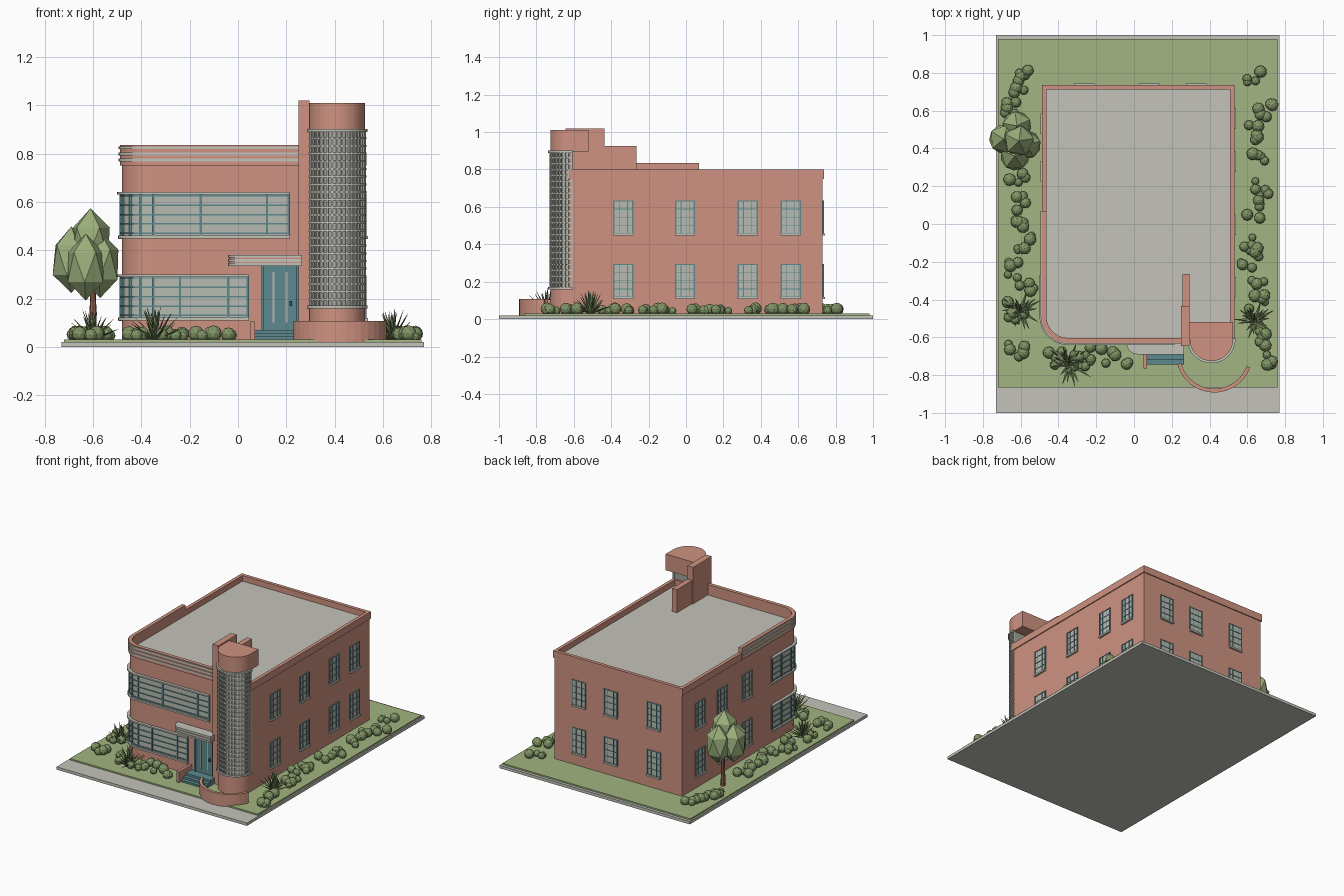
import bpy
import bmesh
import random
from math import cos, sin, pi, radians
from mathutils import Matrix, Vector

random.seed(4)
default_cube = bpy.data.objects.get("Cube")
if default_cube:
    bpy.data.objects.remove(default_cube, do_unlink=True)


def material(name, red, green, blue):
    mat = bpy.data.materials.new(name)
    mat.use_nodes = True
    colour = (red, green, blue, 1)
    mat.diffuse_color = colour
    shader = next(n for n in mat.node_tree.nodes if n.type == "BSDF_PRINCIPLED")
    shader.inputs["Base Color"].default_value = colour
    shader.inputs["Roughness"].default_value = 0.8
    return mat


stucco = material("salmon stucco", 0.62, 0.29, 0.22)
concrete = material("pale concrete", 0.55, 0.55, 0.49)
glass = material("window glass", 0.47, 0.50, 0.44)
block_glass = material("glass block", 0.36, 0.37, 0.33)
teal = material("teal paint", 0.11, 0.25, 0.27)
lawn_green = material("lawn green", 0.36, 0.46, 0.22)
shrub_green = material("shrub green", 0.22, 0.30, 0.13)
tree_green = material("tree green", 0.33, 0.43, 0.20)
bark = material("bark brown", 0.30, 0.13, 0.09)
dark = material("dark metal", 0.05, 0.06, 0.06)


def finish(name, bm, mat):
    bmesh.ops.recalc_face_normals(bm, faces=bm.faces)
    mesh = bpy.data.meshes.new(name)
    bm.to_mesh(mesh)
    bm.free()
    mesh.materials.append(mat)
    obj = bpy.data.objects.new(name, mesh)
    bpy.context.collection.objects.link(obj)
    return obj


def boxes(name, limits, mat):
    """One object from several (x0, x1, y0, y1, z0, z1) boxes."""
    bm = bmesh.new()
    for x0, x1, y0, y1, z0, z1 in limits:
        place = Matrix.Translation(((x0 + x1) / 2, (y0 + y1) / 2, (z0 + z1) / 2))
        size = Matrix.Diagonal((x1 - x0, y1 - y0, z1 - z0, 1))
        bmesh.ops.create_cube(bm, size=1, matrix=place @ size)
    return finish(name, bm, mat)


def prism(name, outline, z0, z1, mat):
    bm = bmesh.new()
    face = bm.faces.new([bm.verts.new((x, y, z0)) for x, y in outline])
    top = bmesh.ops.extrude_face_region(bm, geom=[face])["geom"]
    moved = [v for v in top if isinstance(v, bmesh.types.BMVert)]
    bmesh.ops.translate(bm, verts=moved, vec=(0, 0, z1 - z0))
    return finish(name, bm, mat)


def strips(name, parts, mat, closed=False):
    """Walls between an outer and an inner path: (outer, inner, z0, z1)."""
    bm = bmesh.new()
    for outer, inner, z0, z1 in parts:
        rows = [[bm.verts.new((*p, z)) for p in path]
                for path, z in ((outer, z0), (outer, z1), (inner, z1), (inner, z0))]
        count = len(outer)
        for i in range(count if closed else count - 1):
            j = (i + 1) % count
            for k in range(4):
                a, b = rows[k], rows[(k + 1) % 4]
                bm.faces.new((a[i], a[j], b[j], b[i]))
        if not closed:
            bm.faces.new([r[0] for r in rows])
            bm.faces.new([r[-1] for r in rows])
    return finish(name, bm, mat)


def arc(cx, cy, radius, start, end, steps):
    angles = [radians(start + (end - start) * i / steps) for i in range(steps + 1)]
    return [(cx + radius * cos(a), cy + radius * sin(a)) for a in angles]


# House limits and the path along the left wall, round the corner and the front
LEFT, RIGHT, FRONT, BACK, BEND = -0.48, 0.525, -0.62, 0.73, 0.13


def wrap(y_start, x_end, d):
    corner = arc(LEFT + BEND, FRONT + BEND, BEND + d, 180, 270, 12)
    return [(LEFT - d, y_start)] + corner + [(x_end, FRONT - d)]


def outline(d):
    return wrap(BACK + d, RIGHT + d, d) + [(RIGHT + d, BACK + d)]


# Ground
boxes("pavement", [(-0.73, 0.77, -1, 1, 0, 0.02)], concrete)
boxes("lawn", [(-0.72, 0.76, -0.865, 0.98, 0.02, 0.03)], lawn_green)

# Main building
prism("house_walls", outline(0), 0.02, 0.755, stucco)
prism("roof", outline(-0.01), 0.755, 0.76, concrete)
strips("parapet", [(outline(0.007), outline(-0.017), 0.75, 0.8)], stucco, closed=True)
strips("raised_parapet", [(wrap(0.07, 0.25, 0.009), wrap(0.07, 0.25, -0.017), 0.75, 0.835)], stucco)
strips("parapet_stripes", [(wrap(0.07, 0.25, 0.014), wrap(0.07, 0.25, 0.005), z, z + 0.012)
                           for z in (0.768, 0.793, 0.818)], concrete)

# Long windows that wrap round the corner
for level, z0, z1, x_end, posts in (("lower", 0.115, 0.3, 0.045, (0.04, -0.04, -0.24)),
                                    ("upper", 0.455, 0.64, 0.215, (0.21, 0.12, -0.155))):
    y_end = -0.27

    def band(low, high, depth):
        return (wrap(y_end, x_end, depth), wrap(y_end, x_end, -0.005), low, high)

    strips(level + "_corner_glass", [band(z0, z1, 0.004)], glass)
    height = z1 - z0
    rails = [z0 + 0.012 + (height - 0.03) * i / 4 for i in range(5)]
    strips(level + "_corner_rails", [band(z, z + 0.006, 0.009) for z in rails], teal)
    strips(level + "_corner_ledges", [band(z0 - 0.006, z0 + 0.006, 0.016),
                                      band(z1 - 0.01, z1, 0.02)], concrete)
    spots = [(x, FRONT - 0.005) for x in posts] + [(LEFT - 0.005, y) for y in (-0.275, -0.38)]
    spots += arc(LEFT + BEND, FRONT + BEND, BEND + 0.005, 180, 270, 4)
    boxes(level + "_corner_posts", [(x - 0.005, x + 0.005, y - 0.005, y + 0.005, z0, z1)
                                    for x, y in spots], teal)


# Casement windows on the other three walls
def on_wall(wall, u0, u1, z0, z1, depth):
    if wall == "right":
        return (RIGHT - 0.005, RIGHT + depth, u0, u1, z0, z1)
    if wall == "left":
        return (LEFT - depth, LEFT + 0.005, u0, u1, z0, z1)
    return (u0, u1, BACK - 0.005, BACK + depth, z0, z1)


panes, bars, sills = [], [], []
columns = {"right": (-0.335, -0.005, 0.33, 0.56), "left": (0.53, 0.28, 0),
           "back": (0.33, 0.08, -0.26)}
for wall, centres in columns.items():
    for u in centres:
        for z in (0.115, 0.455):
            a, b, top, t = u - 0.05, u + 0.05, z + 0.18, 0.004
            panes.append(on_wall(wall, a, b, z, top, 0.003))
            sills.append(on_wall(wall, a - t, b + t, z - 0.008, z + t, 0.014))
            for v, w in ((a, 2), (u - 0.022, 1), (u + 0.022, 1), (b, 2)):
                bars.append(on_wall(wall, v - t * w / 2, v + t * w / 2, z, top, 0.007))
            for i in range(5):
                h = z + 0.003 + i * 0.0435
                bars.append(on_wall(wall, a, b, h - t / 2, h + t / 2, 0.006))
boxes("casement_panes", panes, glass)
boxes("casement_bars", bars, teal)
boxes("casement_sills", sills, concrete)

# Round stair tower with glass blocks, and the fins beside it
TX, TY, TR = 0.41, -0.61, 0.115
Z0, Z1 = 0.165, 0.895
tower = arc(TX, TY, TR, 180, 360, 24)
tower_outline = tower + [(TX + TR, -0.52), (TX - TR, -0.52)]
prism("tower_base", tower_outline, 0.02, Z0, stucco)
prism("tower_cap", tower_outline, Z1, 1.01, stucco)
prism("tower_glass", arc(TX, TY, TR - 0.002, 180, 360, 24), Z0, Z1, block_glass)


def tower_bar(start, end, z, top, depth, steps):
    return (arc(TX, TY, TR + depth, start, end, steps),
            arc(TX, TY, TR - 0.006, start, end, steps), z, top)


rings = [tower_bar(180, 360, Z0 + (Z1 - Z0) * i / 23 - 0.004,
                   Z0 + (Z1 - Z0) * i / 23 + 0.004, 0.006, 24) for i in range(1, 23)]
rings += [tower_bar(178, 362, z - 0.006, z + 0.006, 0.012, 24) for z in (Z0, Z1)]
strips("tower_rings", rings, concrete)
strips("tower_mullions", [tower_bar(180 + i * 10 - 1.6, 180 + i * 10 + 1.6, Z0, Z1, 0.005, 1)
                          for i in range(19)], concrete)
boxes("tower_fins", [(0.25, 0.295, -0.645, -0.435, 0.02, 1.02),
                     (0.257, 0.295, -0.435, -0.265, 0.75, 0.925)], stucco)


# Entrance: canopy, door, steps and side wall
def canopy(d):
    return arc(0.02, -0.63, 0.06 + d, 180, 270, 8) + [(0.265, -0.69 - d), (0.265, -0.61), (-0.04 - d, -0.61)]


prism("canopy_core", canopy(-0.005), 0.337, 0.379, stucco)
for i, z in enumerate((0.335, 0.352, 0.369)):
    prism("canopy_slab_" + str(i + 1), canopy(0), z, z + 0.012, concrete)
boxes("door_frame", [(x, x + 0.01, -0.635, -0.61, 0.07, 0.335) for x in (0.098, 0.24)], teal)
boxes("door", [(0.1, 0.25, -0.627, -0.61, 0.07, 0.335)], teal)
boxes("door_lights", [(x, x + 0.008, -0.63, -0.62, 0.1, 0.31) for x in (0.143, 0.196)], glass)
boxes("door_handle", [(0.214, 0.224, -0.64, -0.62, 0.17, 0.19)], dark)
boxes("steps", [(0.07, 0.265, -0.69 - 0.027 * i, -0.61, 0.02, 0.07 - 0.014 * i)
                for i in range(4)], teal)
boxes("step_wall", [(0.05, 0.07, -0.765, -0.61, 0.02, 0.105)], stucco)

# Curved planter wall
strips("planter_wall", [(arc(0.425, -0.69, 0.202, 195, 340, 16),
                         arc(0.425, -0.69, 0.182, 195, 340, 16), 0.02, 0.107)], stucco)


# Planting
def blobs(name, items, mat, detail, stretch=1):
    bm = bmesh.new()
    for x, y, z, r in items:
        turn = Matrix.Rotation(random.uniform(0, pi), 4, "Z")
        bmesh.ops.create_icosphere(bm, subdivisions=detail, radius=r, matrix=Matrix.Translation(
            (x, y, z)) @ turn @ Matrix.Diagonal((1, 1, stretch, 1)))
    return finish(name, bm, mat)


def shrub_bed(name, clusters):
    items = []
    for x, y in clusters:
        for i in range(5):
            r = random.uniform(0.02, 0.034)
            items.append((x + random.uniform(-0.05, 0.05), y + random.uniform(-0.05, 0.05),
                          0.025 + r * 0.9, r))
    blobs(name, items, shrub_green, 2)


shrub_bed("right_shrubs", [(0.64, 0.78), (0.7, 0.6), (0.65, 0.48), (0.66, 0.38), (0.67, 0.2),
                           (0.62, 0.08), (0.66, -0.1), (0.61, -0.17), (0.65, -0.27),
                           (0.65, -0.42), (0.65, -0.6), (0.69, -0.7)])
shrub_bed("left_shrubs", [(-0.61, 0.8), (-0.62, 0.68), (-0.64, 0.6), (-0.62, 0.22), (-0.6, 0.1),
                          (-0.6, 0.02), (-0.59, -0.11), (-0.62, -0.25), (-0.57, -0.36),
                          (-0.62, -0.46), (-0.63, -0.67)])
shrub_bed("front_shrubs", [(-0.43, -0.7), (-0.27, -0.73), (-0.19, -0.7), (-0.08, -0.7)])

for name, x, y, length in (("left_spiky_plant", -0.6, -0.46, 0.125),
                           ("front_spiky_plant", -0.34, -0.74, 0.14),
                           ("right_spiky_plant", 0.64, -0.51, 0.125)):
    bm = bmesh.new()
    for i in range(30):
        reach = length * random.uniform(0.8, 1.05)
        tilt = radians(8 + 62 * (i % 6) / 5)
        pose = Matrix.Rotation(i * 2.4, 4, "Z") @ Matrix.Rotation(tilt, 4, "Y")
        pose = Matrix.Translation((x, y, 0.03)) @ pose @ Matrix.Diagonal((0.5, 1, 1, 1))
        bmesh.ops.create_cone(bm, cap_ends=True, segments=4, radius1=0.013, radius2=0.001,
                              depth=reach, matrix=pose @ Matrix.Translation((0, 0, reach / 2)))
    finish(name, bm, shrub_green)

bm = bmesh.new()
bmesh.ops.create_cone(bm, cap_ends=True, segments=8, radius1=0.016, radius2=0.012, depth=0.24,
                      matrix=Matrix.Translation((-0.6, 0.44, 0.14)))
finish("tree_trunk", bm, bark)
crown = [(-0.61, 0.44, 0.43, 0.09), (-0.69, 0.45, 0.36, 0.086), (-0.57, 0.42, 0.34, 0.086),
         (-0.63, 0.36, 0.33, 0.086), (-0.62, 0.52, 0.36, 0.086)]
blobs("tree_crown", crown, tree_green, 1, 1.6)
